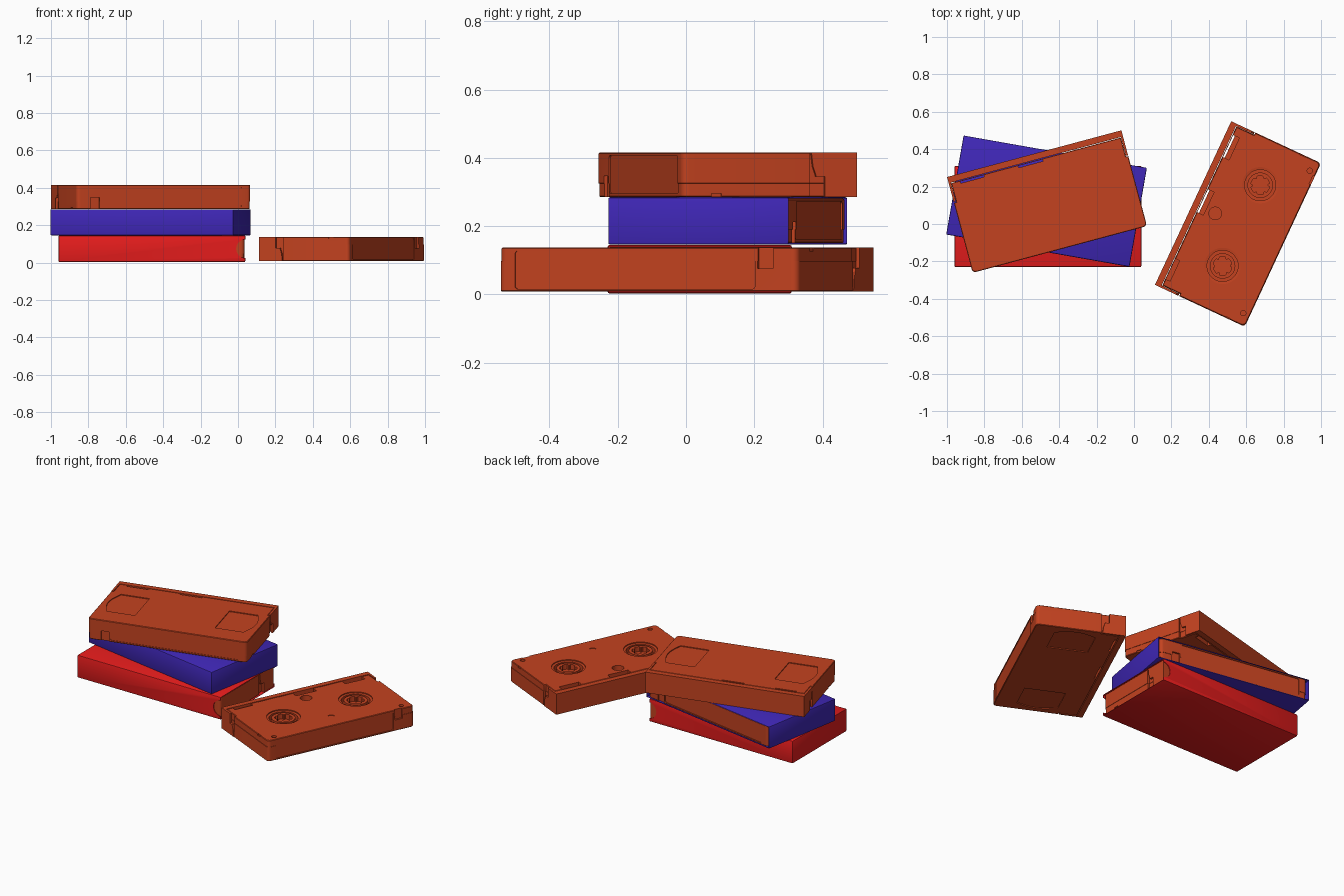
import bpy, bmesh
from math import sin, cos, pi, radians
from mathutils import Matrix, Vector

if "Cube" in bpy.data.objects:
    bpy.data.objects.remove(bpy.data.objects["Cube"])


def material(name, rgb):
    m = bpy.data.materials.new(name)
    m.diffuse_color = (*rgb, 1)
    m.use_nodes = True
    m.node_tree.nodes["Principled BSDF"].inputs["Base Color"].default_value = m.diffuse_color
    return m


BROWN = material("brown_plastic", (0.55, 0.055, 0.014))
RED = material("red_card", (0.8, 0.012, 0.012))
BLUE = material("blue_card", (0.05, 0.02, 0.47))


def loft(bm, rings, closed=False):
    """Skin equal-sized rings of points; cap the ends unless the loft closes on itself."""
    vs = [[bm.verts.new(p) for p in r] for r in rings]
    n = len(vs[0])
    pairs = list(zip(vs, vs[1:])) + ([(vs[-1], vs[0])] if closed else [])
    faces = [bm.faces.new((a[i], a[(i + 1) % n], b[(i + 1) % n], b[i]))
             for a, b in pairs for i in range(n)]
    if not closed:
        faces += [bm.faces.new(vs[0]), bm.faces.new(vs[-1])]
    bmesh.ops.recalc_face_normals(bm, faces=faces)


def box(bm, x0, x1, y0, y1, z0, z1):
    loft(bm, [rect(x0, x1, y0, y1, z) for z in (z0, z1)])


def rect(x0, x1, y0, y1, z):
    return [(x0, y0, z), (x1, y0, z), (x1, y1, z), (x0, y1, z)]


def circle(cx, cy, r, z, n=48, tooth=0):
    """Circle, optionally with six teeth pointing inward."""
    out = []
    for i in range(n):
        rr = r - tooth if i % 8 < 2 else r
        out.append((cx + rr * cos(2 * pi * i / n), cy + rr * sin(2 * pi * i / n), z))
    return out


def peg(bm, cx, cy, r, z0, z1):
    loft(bm, [circle(cx, cy, r, z, 24) for z in (z0, z1)])


def to_mesh(bm, name, mat):
    me = bpy.data.meshes.new(name)
    bm.to_mesh(me)
    bm.free()
    me.materials.append(mat)
    return me


def place(name, me, mw):
    ob = bpy.data.objects.new(name, me)
    bpy.context.scene.collection.objects.link(ob)
    ob.matrix_world = mw
    return ob


def smooth(me):
    for p in me.polygons:
        p.use_smooth = True
    me.set_sharp_from_angle(angle=radians(30))
    return me


def carve(me, cut_bm, mat):
    """Subtract a cutter from a mesh and return the finished mesh."""
    ob = place("carve_work", me, Matrix())
    cutter = place("cutter", to_mesh(cut_bm, "cutter", mat), Matrix())
    cutter.hide_render = True
    mod = ob.modifiers.new("cut", 'BOOLEAN')
    mod.operation, mod.solver, mod.object = 'DIFFERENCE', 'EXACT', cutter
    dg = bpy.context.evaluated_depsgraph_get()
    out = bpy.data.meshes.new_from_object(ob.evaluated_get(dg))
    bpy.data.objects.remove(ob)
    bpy.data.objects.remove(cutter)
    return out


# Cassette body: rounded spine at -y, narrowed at the door end, stepped seam
HL, HW, T = 0.4825, 0.265, 0.13
half = [(HL - 0.02 + 0.02 * sin(a), -HW + 0.02 - 0.02 * cos(a))
        for a in [i * pi / 12 for i in range(7)]]
half += [(HL, 0.122), (HL - 0.013, 0.122), (HL - 0.013, 0.228)]
outline = half + [(-x, y) for x, y in reversed(half)]


def ring(z, d):
    return [(x * (1 - d / HL), y * (1 - d / HW), z) for x, y in outline]


bm = bmesh.new()
loft(bm, [ring(0, 0.005), ring(0.003, 0.002), ring(0.04, 0.002), ring(0.0405, 0),
          ring(T - 0.003, 0), ring(T, 0.003)])
body = to_mesh(bm, "cassette_body", BROWN)

# All recesses of the body in one cutter
bm = bmesh.new()
for s in (-1, 1):
    # window recess with bowed outer edge
    bow = [(s * (0.415 + 0.033 * cos(t * pi / 2)), -0.019 + 0.121 * t)
           for t in [-1 + i / 5 for i in range(11)]]
    win = [(s * 0.243, -0.14)] + bow + [(s * 0.243, 0.102)]
    loft(bm, [[(x, y, z) for x, y in win] for z in (T - 0.005, T + 0.01)])
    # stepped reel well, screw hole, side notch
    cx, cy = s * 0.238, -0.02
    loft(bm, [circle(cx, cy, r, z) for r, z in
              ((0.097, -0.01), (0.097, 0.006), (0.083, 0.008), (0.083, 0.04))])
    peg(bm, s * 0.42, -0.227, 0.014, -0.01, 0.015)
    a, b = sorted((s * 0.476, s * 0.5))
    box(bm, a, b, -0.175, -0.145, -0.01, 0.01)
# spine label recess and record tab
lab = []
for cx, cz, q in ((0.42, 0.112, 0), (-0.337, 0.112, 1), (-0.337, 0.02, 2), (0.42, 0.02, 3)):
    lab += [(cx + 0.01 * cos(a), cz + 0.01 * sin(a))
            for a in [(q + i / 4) * pi / 2 for i in range(5)]]
loft(bm, [[(x, y, z) for x, z in lab] for y in (-0.3, -HW + 0.005)])
box(bm, -0.405, -0.355, -0.3, -0.254, -0.01, 0.062)
# loading pockets behind the door; two of them open through the top
for x0, x1 in ((-0.42, -0.29), (-0.1, 0.035)):
    loft(bm, [rect(x0, x1, 0.188, 0.224, -0.01), rect(x0, x1, 0.188, 0.224, 0.11),
              rect(x0, x1, 0.214, 0.224, 0.111), rect(x0, x1, 0.214, 0.224, 0.15)])
box(bm, 0.31, 0.43, 0.2, 0.224, -0.01, 0.1)
peg(bm, 0, 0.134, 0.034, -0.01, 0.09)
peg(bm, 0, -0.154, 0.02, -0.01, 0.003)
body = smooth(carve(body, bm, BROWN))

# Hinged door: front bar plus a shaped wing at each end
bm = bmesh.new()
box(bm, -HL + 0.012, HL - 0.012, 0.231, HW, 0, T)
wing = [(0.127, T), (HW, T), (HW, 0), (0.168, 0), (0.168, 0.06), (0.142, 0.06), (0.132, 0.09)]
for s in (-1, 1):
    loft(bm, [[(s * x, y, z) for y, z in wing] for x in (HL - 0.012, HL)])
door = to_mesh(bm, "cassette_door", BROWN)

# Reel hubs: toothed drive ring with a thin flange
bm = bmesh.new()
for s in (-1, 1):
    cx, cy = s * 0.238, -0.02
    loft(bm, [circle(cx, cy, 0.068, 0.038), circle(cx, cy, 0.068, 0.007),
              circle(cx, cy, 0.05, 0.007, tooth=0.01),
              circle(cx, cy, 0.05, 0.038, tooth=0.01)], closed=True)
hubs = smooth(to_mesh(bm, "reel_hubs", BROWN))


def cassette(name, loc, deg, flip=False):
    mw = Matrix.Translation(loc) @ Matrix.Rotation(radians(deg), 4, 'Z')
    if flip:
        mw = mw @ Matrix.Rotation(pi, 4, 'X')
    for part, me in (("body", body), ("door", door), ("hubs", hubs)):
        place(f"{name}_{part}", me, mw)


def sleeve(name, mat, size, loc, deg, open_axis, notch=False):
    """Thin card box open on its +x or +y side."""
    hx, hy, hz = (v / 2 for v in size)
    t = 0.004
    bm = bmesh.new()
    box(bm, -hx, hx, -hy, hy, -hz, hz)
    bmesh.ops.bevel(bm, geom=bm.edges[:], offset=0.006, segments=2, profile=0.5,
                    affect='EDGES')
    me = to_mesh(bm, name, mat)
    bm = bmesh.new()
    box(bm, -hx + t, hx + (0.1 if open_axis == 'x' else -t),
        -hy + t, hy + (0.1 if open_axis == 'y' else -t), -hz + t, hz - t)
    me = carve(me, bm, mat)
    if notch:  # thumb notches in the two long edges
        bm = bmesh.new()
        loft(bm, [[(hx + 0.05 * cos(a), y, 0.05 * sin(a))
                   for a in [i * pi / 16 for i in range(32)]] for y in (-1, 1)])
        me = carve(me, bm, mat)
    me.name = name
    place(name, smooth(me), Matrix.Translation(loc) @ Matrix.Rotation(radians(deg), 4, 'Z'))


# The stack and the loose cassette
sleeve("red_sleeve", RED, (1.0, 0.54, 0.142), (-0.46, 0.04, 0.074), 0, 'x', True)
cassette("red_sleeve_cassette", (-0.448, 0.04, 0.009), 0)
sleeve("blue_sleeve", BLUE, (0.995, 0.538, 0.139), (-0.4675, 0.1225, 0.2155), -10, 'y')
cassette("blue_sleeve_cassette", (-0.4675, 0.1225, 0.1505), 170)
cassette("top_cassette", (-0.465, 0.12, 0.2855), 15)
cassette("loose_cassette", (0.556, 0, 0.138), -115, True)
